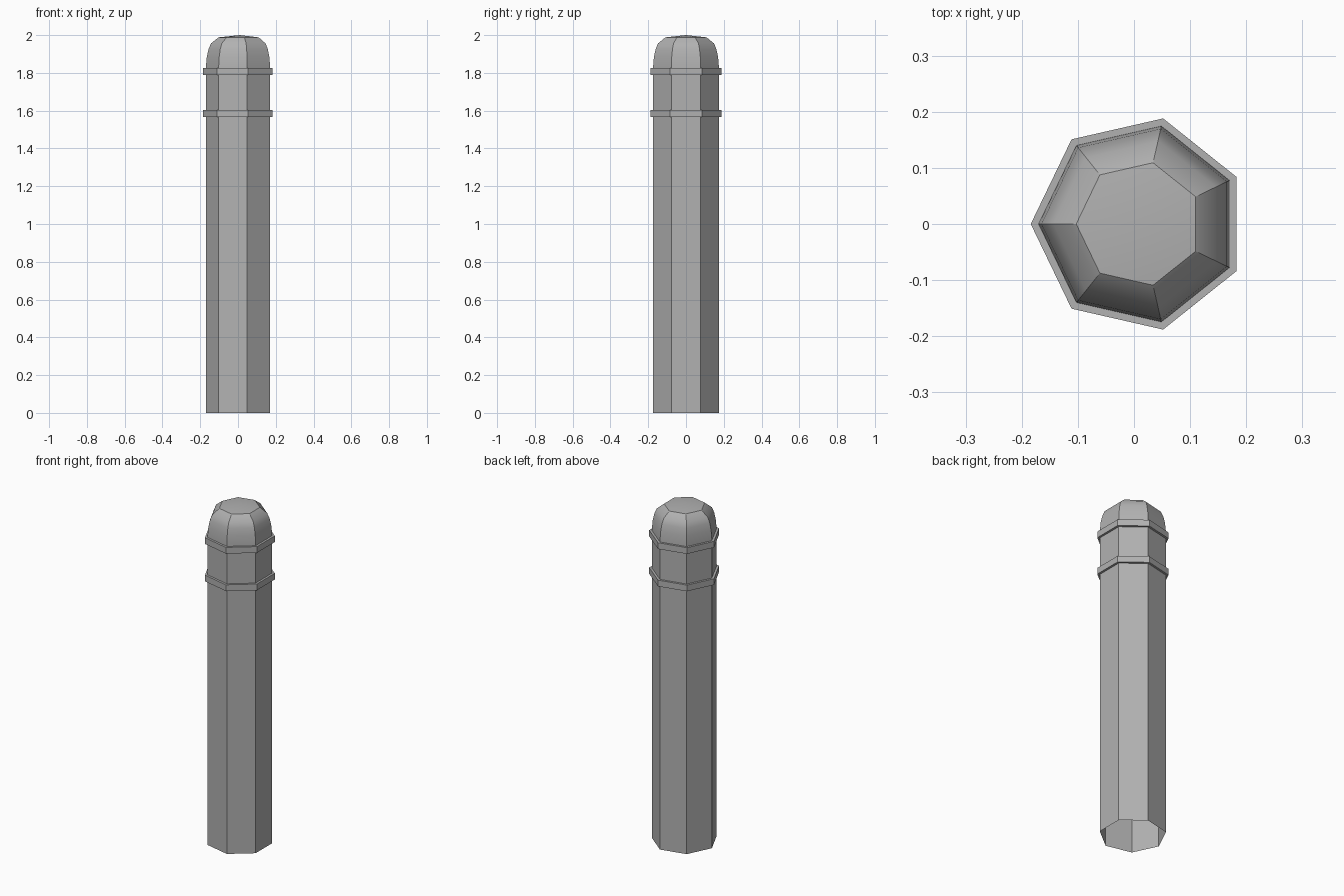
import bpy, bmesh, math

if "Cube" in bpy.data.objects:
    bpy.data.objects.remove(bpy.data.objects["Cube"])

SIDES = 7
CENTRE_X = 0.009  # puts the heptagon's bounding box on x = 0

# Dark grey paint
paint = bpy.data.materials.new("dark_grey")
paint.diffuse_color = (0.44, 0.44, 0.44, 1)
paint.use_nodes = True
paint.node_tree.nodes["Principled BSDF"].inputs["Base Color"].default_value = paint.diffuse_color


def lathe(name, profile, closed=False, apex=None, smooth=False):
    """Sweep a (radius, z) profile around seven sides, a corner facing -x."""
    bm = bmesh.new()
    rings = []
    for r, z in profile:
        ring = []
        for i in range(SIDES):
            a = math.pi + i * math.tau / SIDES
            ring.append(bm.verts.new((CENTRE_X + r * math.cos(a), r * math.sin(a), z)))
        rings.append(ring)
    pairs = list(zip(rings, rings[1:]))
    if closed:
        pairs.append((rings[-1], rings[0]))
    for low, high in pairs:
        for i in range(SIDES):
            j = (i + 1) % SIDES
            bm.faces.new((low[i], low[j], high[j], high[i])).smooth = smooth
    if apex is not None:
        tip = bm.verts.new((CENTRE_X, 0, apex))
        for i in range(SIDES):
            bm.faces.new((rings[-1][i], rings[-1][(i + 1) % SIDES], tip)).smooth = smooth
    if smooth:
        # Keep the corner ridges and the rim of the top crisp
        for low, high in pairs:
            for a, b in zip(low, high):
                bm.edges.get((a, b)).smooth = False
        for i in range(SIDES):
            bm.edges.get((rings[-1][i], rings[-1][(i + 1) % SIDES])).smooth = False
    mesh = bpy.data.meshes.new(name)
    bm.to_mesh(mesh)
    bm.free()
    mesh.materials.append(paint)
    obj = bpy.data.objects.new(name, mesh)
    bpy.context.collection.objects.link(obj)
    return obj


R, BAND_R = 0.179, 0.193

# Post shaft, open underneath
lathe("post_shaft", [(R, 0), (R, 1.81)])

# Two raised bands
for name, z0, z1 in (("lower_band", 1.566, 1.603), ("upper_band", 1.788, 1.825)):
    lathe(name, [(R - 0.002, z0), (BAND_R, z0), (BAND_R, z1), (R - 0.002, z1)], closed=True)

# Rounded cap with a shallow pointed top
lathe("domed_cap",
      [(R, 1.81), (R, 1.83), (0.174, 1.885), (0.165, 1.926), (0.152, 1.956), (0.112, 1.988)],
      apex=2.0, smooth=True)
